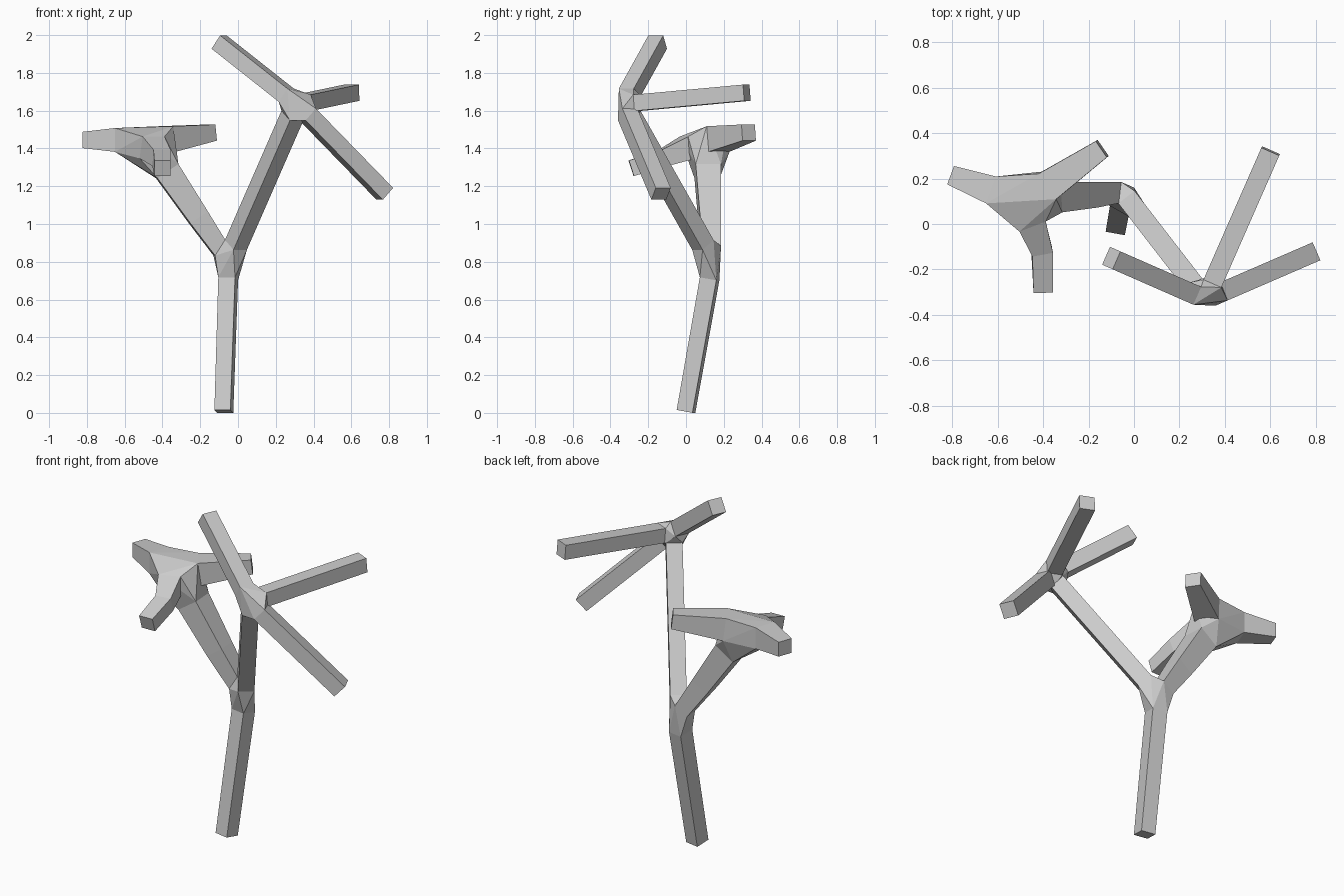
import bpy, bmesh
from mathutils import Vector

if "Cube" in bpy.data.objects:
    bpy.data.objects.remove(bpy.data.objects["Cube"])

bm = bmesh.new()


def limb(*stations):
    """Square tube through (point, half width) stations; returns its rings."""
    pts = [Vector(p) for p, r in stations]
    rings = []
    for i, (p, r) in enumerate(stations):
        d = (pts[min(i + 1, len(pts) - 1)] - pts[max(i - 1, 0)]).normalized()
        side = d.cross(Vector((0, 0, 1))).normalized()
        up = side.cross(d)
        rings.append([bm.verts.new(pts[i] + side * r * a + up * r * b)
                      for a, b in ((-1, -1), (1, -1), (1, 1), (-1, 1))])
    for a, b in zip(rings, rings[1:]):
        for k in range(4):
            j = (k + 1) % 4
            bm.faces.new((a[k], a[j], b[j], b[k]))
    return rings


def cap(ring):
    bm.faces.new(ring)


def fork(*rings):
    """Convex joint between limb ends, open where the limbs attach."""
    hb = bmesh.new()
    owner, source = {}, {}
    for n, ring in enumerate(rings):
        for v in ring:
            h = hb.verts.new(v.co)
            owner[h], source[h] = n, v
    res = bmesh.ops.convex_hull(hb, input=hb.verts[:], use_existing_faces=False)
    for f in hb.faces:
        if len({owner[v] for v in f.verts}) > 1:
            vs = [source[v] for v in f.verts]
            try:
                bm.faces.new(vs)
            except ValueError:
                pass
    hb.free()


def along(a, b, dist):
    a, b = Vector(a), Vector(b)
    return a + (b - a).normalized() * dist


W = 0.043
low = (-0.05, 0.14, 0.80)
right_hub = (0.315, -0.332, 1.635)

# Trunk and the two main boughs
trunk = limb(((-0.075, 0.0, 0.008), W), ((-0.052, 0.125, 0.71), 0.045))
right_bough = limb((along(low, right_hub, 0.11), 0.045),
                   (along(right_hub, low, 0.075), 0.045))
left_bough = limb((along(low, (-0.37, 0.115, 1.28), 0.07), 0.045),
                  ((-0.21, 0.125, 1.035), 0.056), ((-0.375, 0.115, 1.28), 0.067))
cap(trunk[0])
fork(trunk[-1], right_bough[0], left_bough[0])

# Right crown: three straight branches
twigs = [limb((along(right_hub, tip, 0.08), W), (tip, W))
         for tip in ((-0.10, -0.15, 1.963), (0.777, -0.132, 1.16), (0.602, 0.322, 1.695))]
fork(right_bough[-1], *[t[0] for t in twigs])

# Left crown: three tapering branches
left = [limb(((-0.63, 0.15, 1.445), 0.063), ((-0.808, 0.215, 1.445), W)),
        limb(((-0.375, 0.17, 1.45), 0.068), ((-0.14, 0.332, 1.484), W)),
        limb(((-0.455, 0.01, 1.405), 0.062), ((-0.405, -0.12, 1.35), 0.046),
             ((-0.40, -0.29, 1.295), W))]
fork(left_bough[-1], *[t[0] for t in left])
for t in twigs + left:
    cap(t[-1])

bmesh.ops.recalc_face_normals(bm, faces=bm.faces[:])
mesh = bpy.data.meshes.new("branching_tree")
bm.to_mesh(mesh)
bm.free()
bpy.context.collection.objects.link(bpy.data.objects.new("branching_tree", mesh))
